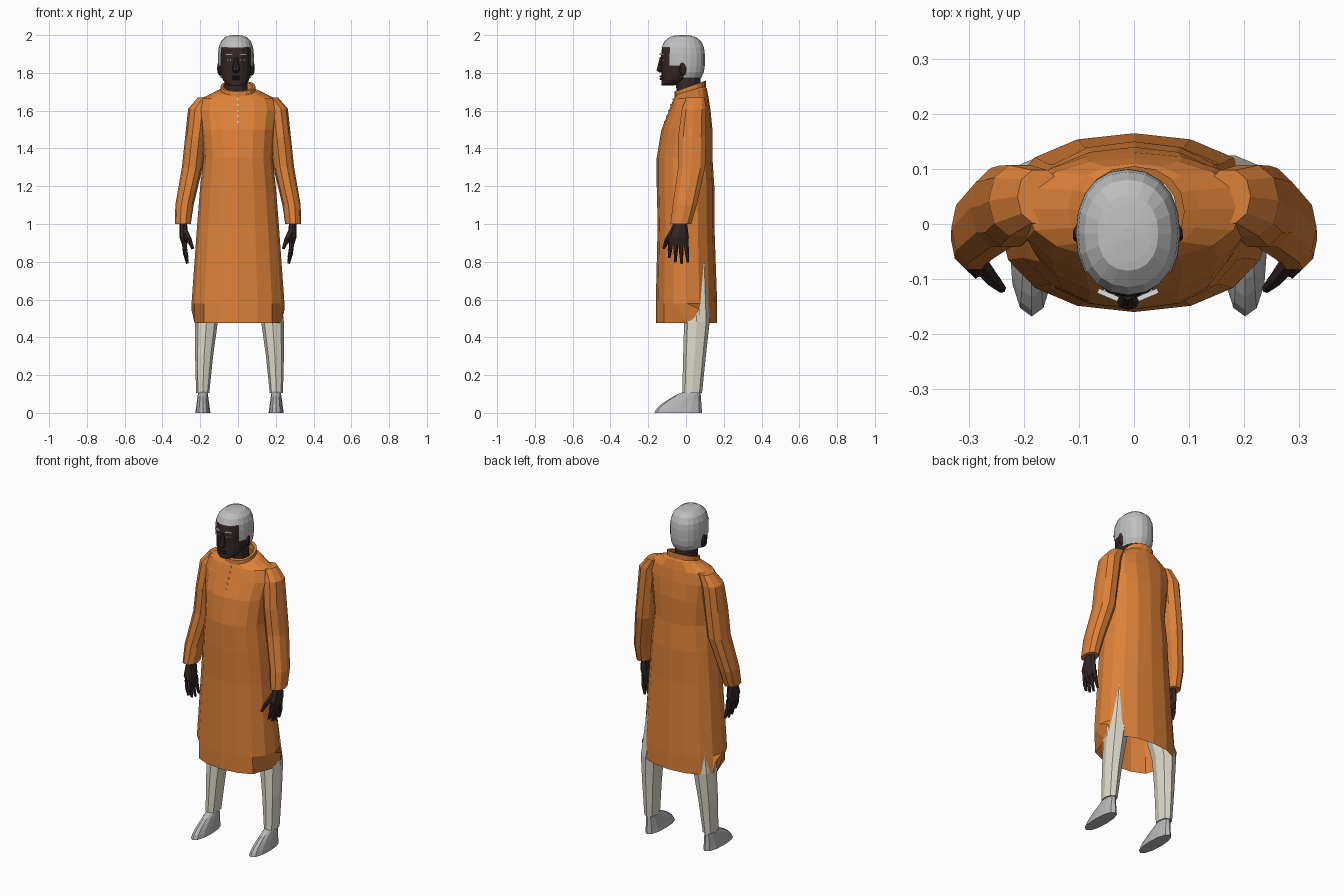
import bpy, bmesh, math
from mathutils import Vector, Matrix

default_cube = bpy.data.objects.get("Cube")
if default_cube:
    bpy.data.objects.remove(default_cube, do_unlink=True)


def material(name, red, green, blue):
    mat = bpy.data.materials.new(name)
    mat.use_nodes = True
    mat.diffuse_color = (red, green, blue, 1)
    for node in mat.node_tree.nodes:
        if node.type == 'BSDF_PRINCIPLED':
            node.inputs["Base Color"].default_value = mat.diffuse_color
            node.inputs["Roughness"].default_value = .8
    return mat


orange = material("orange cloth", .72, .22, .04)
cream = material("cream cloth", .72, .69, .58)
grey = material("shoe grey", .47, .47, .47)
silver = material("silver hair", .52, .52, .52)
skin = material("dark skin", .035, .02, .018)
white = material("brow white", .75, .74, .72)
black = material("pupil black", .01, .01, .01)


def finish(bm, name, mat):
    mesh = bpy.data.meshes.new(name)
    bm.to_mesh(mesh)
    bm.free()
    mesh.materials.append(mat)
    obj = bpy.data.objects.new(name, mesh)
    bpy.context.collection.objects.link(obj)


def rounded(angle, power):
    """Point on a unit superellipse."""
    cosine, sine = math.cos(angle), math.sin(angle)
    return (math.copysign(abs(cosine) ** (2 / power), cosine),
            math.copysign(abs(sine) ** (2 / power), sine))


def loft(name, mat, rings, sides=12, power=2.2, closed=True, edit=None):
    """Skin rounded outlines (height, centre x, half width, front y, back y), listed upward."""
    bm = bmesh.new()
    rows = []
    for height, centre, half, front, back in rings:
        outline = [rounded(math.tau * i / sides, power) for i in range(sides)]
        rows.append([bm.verts.new((centre + half * px,
                                   (front + back) / 2 + (back - front) / 2 * py,
                                   height)) for px, py in outline])
    for lower, upper in zip(rows, rows[1:]):
        for i in range(sides):
            j = (i + 1) % sides
            bm.faces.new((lower[i], lower[j], upper[j], upper[i]))
    if closed:
        bm.faces.new(reversed(rows[0]))
        bm.faces.new(rows[-1])
    if edit:
        edit(bm, rows)
    finish(bm, name, mat)


def tube(name, mat, points, radii):
    """Jointed tapering tube."""
    bm = bmesh.new()
    joints = [Vector(point) for point in points]
    for start, end, thick, thin in zip(joints, joints[1:], radii, radii[1:]):
        axis = end - start
        turn = axis.to_track_quat('Z', 'Y').to_matrix().to_4x4()
        bmesh.ops.create_cone(bm, cap_ends=True, segments=6, radius1=thick, radius2=thin,
                              depth=axis.length,
                              matrix=Matrix.Translation((start + end) / 2) @ turn)
    finish(bm, name, mat)


def placed(location, size, turn):
    return (Matrix.Translation(location) @ Matrix.Rotation(turn, 4, 'Z')
            @ Matrix.Diagonal((*size, 1)))


def block(name, mat, location, size, turn=0):
    bm = bmesh.new()
    bmesh.ops.create_cube(bm, size=1, matrix=placed(location, size, turn))
    finish(bm, name, mat)


def blob(name, mat, location, size, turn=0):
    bm = bmesh.new()
    bmesh.ops.create_uvsphere(bm, u_segments=8, v_segments=6, radius=.5,
                              matrix=placed(location, size, turn))
    finish(bm, name, mat)


def lean(row, amount):
    """Tilt a ring so that its back is higher than its front."""
    middle = sum(vert.co.y for vert in row) / len(row)
    for vert in row:
        vert.co.z += amount * (vert.co.y - middle)


# Long tunic with a slit at each side of the hem and a neckline lower in front
def cut_tunic(bm, rows):
    hem, half_turn = rows[0], len(rows[0]) // 2
    for i in (0, half_turn):
        hem[i].co.yz = (.07, .55)
    for i in (-1, half_turn + 1):
        hem[i].co.y = .03
    lean(rows[-1], .3)
    lean(rows[-2], .2)


tunic = [(.475, .247, -.16, .165), (.58, .246, -.16, .165), (1, .216, -.15, .15),
         (1.2, .2, -.155, .15), (1.35, .183, -.155, .14), (1.5, .195, -.13, .14),
         (1.6, .21, -.09, .13), (1.665, .195, -.065, .12), (1.7, .12, -.055, .11),
         (1.71, .085, -.05, .1)]
loft("tunic", orange, [(height, 0, *rest) for height, *rest in tunic],
     sides=16, closed=False, edit=cut_tunic)


# Stand collar, folded over at its rim
def lean_collar(bm, rows):
    for row in rows:
        lean(row, .35)


outer, inner = (.092, -.06, .105), (.078, -.045, .09)
loft("collar", orange, [(1.69, 0, *outer), (1.73, 0, *outer),
                        (1.73, 0, *inner), (1.69, 0, *inner)],
     sides=16, closed=False, edit=lean_collar)

# Buttons down the chest
for i in range(5):
    drop = .03 * i
    block("button", cream, (0, -.068 - .38 * drop, 1.66 - drop), (.008, .008, .008))


def shoe_ring(side, rise):
    """The sole narrows and the toe slopes back toward the ankle."""
    return (.11 * rise, side * .194 + .008, .04 - .015 * rise,
            -.168 + .15 * rise ** 1.6, .085 - .008 * rise)


# Limbs, mirrored
for side, word in ((1, "left_"), (-1, "right_")):
    def mirrored(rings, shift=0):
        return [(height, side * (near + far) / 2 + shift, (far - near) / 2, front, back)
                for height, near, far, front, back in rings]

    loft(word + "trouser_leg", cream, mirrored([
        (.105, .16, .23, -.02, .085), (.3, .14, .235, -.015, .105),
        (.48, .115, .235, -.01, .125), (.9, .02, .19, -.08, .12)], .008), sides=8)
    loft(word + "shoe", grey, [shoe_ring(side, i / 5) for i in range(6)])
    loft(word + "sleeve", orange, mirrored([
        (1, .25, .333, -.085, .03), (1.1, .235, .332, -.073, .06),
        (1.3, .187, .297, -.045, .105), (1.46, .17, .28, -.045, .11),
        (1.61, .15, .264, -.025, .11), (1.67, .13, .212, 0, .1)]), sides=10)
    loft(word + "palm", skin, mirrored([
        (.885, .27, .295, -.09, .01), (.93, .265, .31, -.1, .015),
        (1.01, .27, .31, -.065, .005)]), sides=8)
    for i, finger in enumerate(("little", "ring", "middle", "index")):
        root = Vector((side * .284, -.027 * i, .905))
        tip = Vector((side * .268, .01 - .033 * i, .79 + .008 * (i - 1) ** 2))
        knuckle = (root + tip) / 2 + Vector((side * .004, 0, 0))
        tube(word + finger + "_finger", skin, (root, knuckle, tip), (.014, .012, .007))
    tube(word + "thumb", skin, ((side * .282, -.07, .96), (side * .258, -.1, .915),
                                (side * .24, -.118, .87)), (.018, .014, .008))

# Neck and head share one centre line
middle = -.011


def dome(level):
    """Width of a boxy ball at a level from -1 to 1."""
    return max(.1, (1 - abs(level) ** 3) ** (1 / 3))


def head_ring(level):
    """The skull is round above; below, the back recedes to leave the chin."""
    width = dome(level)
    if level < 0:
        front, back = -.129, .08 - .15 * level ** 2
    else:
        front, back = -.02 - .113 * width, -.02 + .1 * width
    return (1.86 + .13 * level, middle, .083 * width, front, back)


def hair_ring(level):
    width = dome(level)
    return (1.87 + .13 * level, middle, .095 * width, -.017 - .117 * width, -.017 + .117 * width)


def trim_hair(bm, rows):
    """Clear the face below the hairline and the cheeks below the sideburns."""
    def on_face(face):
        centre = face.calc_center_median()
        return (centre.z < 1.93 and centre.y < -.08) or (centre.z < 1.83 and centre.y < 0)
    bmesh.ops.delete(bm, geom=[face for face in bm.faces if on_face(face)], context='FACES')


loft("neck", skin, [(1.64, middle, .06, -.045, .08), (1.82, middle, .06, -.06, .075)])
loft("head", skin, [head_ring(level / 4) for level in range(-3, 4)], sides=16)
loft("chin", skin, [head_ring(level) for level in (-.97, -.9, -.75)], sides=16)
loft("hair", silver, [hair_ring(level / 4) for level in range(-3, 4)]
     + [hair_ring(.93), hair_ring(1)], sides=20, closed=False, edit=trim_hair)
loft("crown", silver, [hair_ring(.97), hair_ring(1)], sides=20)

# Nose and lips
loft("nose", skin, [(1.803, middle, .014, -.142, -.12), (1.813, middle, .021, -.156, -.12),
                    (1.885, middle, .008, -.138, -.12)], sides=8)
for lip, height in (("lower", 1.768), ("upper", 1.781)):
    blob(lip + "_lip", skin, (middle, -.128, height), (.045, .025, .013))

# Ears, brows and eyes
for side, word in ((1, "left_"), (-1, "right_")):
    blob(word + "ear", skin, (middle + side * .085, -.015, 1.825), (.03, .045, .08), side * .3)
    block(word + "brow", white, (middle + side * .036, -.129, 1.898), (.04, .009, .008), side * .4)
    eye = Vector((middle + side * .034, -.122, 1.869))
    block(word + "eye", white, eye, (.022, .008, .006), side * .35)
    block(word + "pupil", black, eye - Vector((0, .001, 0)), (.009, .008, .008), side * .35)
